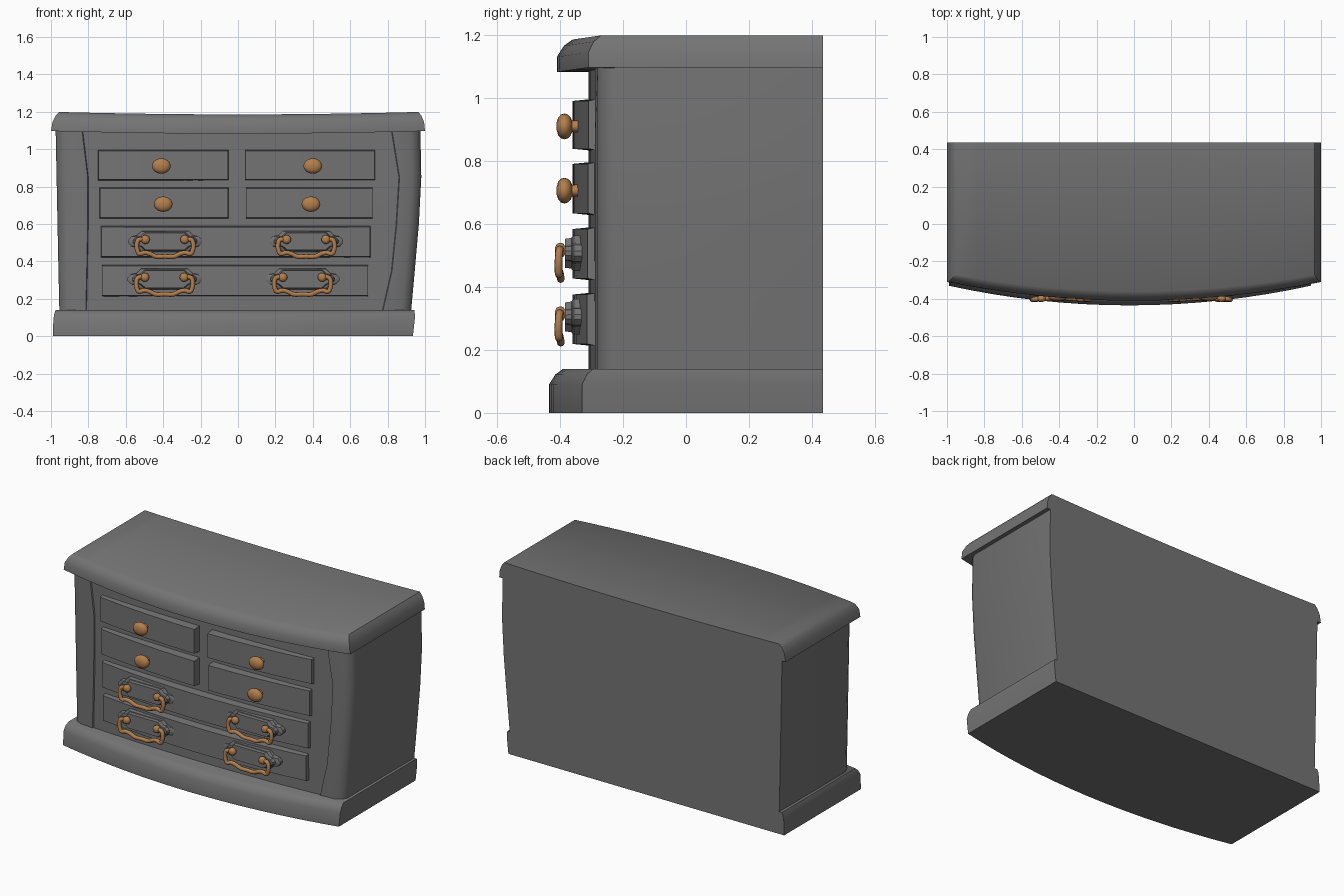
import bpy, bmesh, math
from mathutils import Vector

if "Cube" in bpy.data.objects:
    bpy.data.objects.remove(bpy.data.objects["Cube"])

BACK = 0.435


def material(name, rgb):
    m = bpy.data.materials.new(name)
    m.diffuse_color = (*rgb, 1)
    m.use_nodes = True
    m.node_tree.nodes["Principled BSDF"].inputs["Base Color"].default_value = m.diffuse_color
    return m


brass = material("warm_brass", (0.45, 0.21, 0.075))
dark = material("dark_paint", (0.175, 0.175, 0.175))


def finish(name, bm, angle=35, mat=dark):
    bmesh.ops.recalc_face_normals(bm, faces=bm.faces)
    me = bpy.data.meshes.new(name)
    bm.to_mesh(me)
    bm.free()
    ob = bpy.data.objects.new(name, me)
    bpy.context.collection.objects.link(ob)
    me.materials.append(mat)
    bpy.ops.object.select_all(action='DESELECT')
    ob.select_set(True)
    bpy.context.view_layer.objects.active = ob
    bpy.ops.object.shade_smooth_by_angle(angle=math.radians(angle))
    return ob


def bridge(bm, rings):
    """Quads between successive closed rings."""
    n = len(rings[0])
    for a, b in zip(rings, rings[1:]):
        for i in range(n):
            j = (i + 1) % n
            bm.faces.new((a[i], a[j], b[j], b[i]))


def loft(name, levels, dip=0.0, angle=50):
    """levels: list of (z, front points); every ring closes along the flat back."""
    bm = bmesh.new()
    rings = []
    for z, front in levels:
        pts = front + [(x, BACK) for x, y in reversed(front)]
        rings.append([bm.verts.new((x, y, z - dip * (1 - x * x))) for x, y in pts])
    bridge(bm, rings)
    n = len(rings[0])
    for r in (rings[0], rings[-1]):
        for i in range(n // 2 - 1):
            bm.faces.new((r[i], r[i + 1], r[n - 2 - i], r[n - 1 - i]))
    return finish(name, bm, angle)


def bowed(xl, xr, y, bow, n=16):
    mid, half = (xl + xr) / 2, (xr - xl) / 2
    ts = [-1 + 2 * i / n for i in range(n + 1)]
    return [(mid + half * t, y + bow * t * t) for t in ts]


# Plinth and overhanging top, both bow-fronted with a softened upper edge
loft("plinth", [(0, bowed(-.99, .935, -.435, .105)),
                (.09, bowed(-.987, .945, -.435, .105)),
                (.122, bowed(-.982, .945, -.415, .10)),
                (.14, bowed(-.975, .943, -.39, .095))])
loft("top_slab", [(1.097, bowed(-1, 1, -.41, .10)),
                  (1.145, bowed(-.992, .995, -.41, .10)),
                  (1.18, bowed(-.975, .98, -.388, .095)),
                  (1.2, bowed(-.955, .965, -.36, .09))], dip=.014)


# Carcass with rounded corner columns and a bowed front panel
def carcass_front(xl, cl, cr, xr):
    left = [(xl, -.225), (xl + .015, -.26), (xl + .05, -.281), (cl - .004, -.289)]
    right = [(cr + .004, -.289), (xr - .05, -.281), (xr - .015, -.26), (xr, -.225)]
    return left + bowed(cl, cr, -.31, .028, 12) + right


loft("carcass", [(.13, carcass_front(-.955, -.81, .77, .925)),
                 (.35, carcass_front(-.96, -.805, .82, .945)),
                 (.6, carcass_front(-.965, -.80, .845, .967)),
                 (.85, carcass_front(-.97, -.80, .86, .98)),
                 (1.1, carcass_front(-.975, -.83, .82, .975))])


# Drawers: curved fronts with slightly tapered edges
def drawer(name, xl, xr, z0, z1, n=12, ch=.009):
    bm = bmesh.new()
    rows = []
    for i in range(n + 1):
        t = i / n
        xb = xl + (xr - xl) * t
        xf = xl + .004 + (xr - xl - .008) * t
        yf = -.36 + .095 * xf * xf
        rows.append([bm.verts.new(c) for c in ((xb, -.27, z0), (xf, yf, z0 + ch),
                                               (xf, yf, z1 - ch), (xb, -.27, z1))])
    bridge(bm, rows)
    bm.faces.new(rows[0])
    bm.faces.new(rows[-1])
    finish(name, bm)


drawer("upper_drawer_left", -.75, -.05, .83, 1.0)
drawer("upper_drawer_right", .035, .735, .83, 1.0)
drawer("middle_drawer_left", -.742, -.05, .625, .80)
drawer("middle_drawer_right", .04, .722, .625, .80)
drawer("lower_drawer", -.735, .71, .418, .593)
drawer("bottom_drawer", -.73, .698, .21, .385)


# Turned pieces along y: profile of (radius, y)
def turned(name, x, z, profile, sx=1.0, n=20):
    bm = bmesh.new()
    rings = []
    for r, y in profile:
        rings.append([bm.verts.new((x + sx * r * math.cos(2 * math.pi * i / n), y,
                                    z + r * math.sin(2 * math.pi * i / n))) for i in range(n)])
    bridge(bm, rings)
    bm.faces.new(rings[0])
    bm.faces.new(rings[-1])
    finish(name, bm, 60, brass)


KNOB = [(.021, -.33), (.018, -.362), (.029, -.366), (.038, -.376), (.041, -.386),
        (.038, -.397), (.028, -.406), (.012, -.411)]
for k, (x, z) in enumerate([(-.41, .91), (.40, .91), (-.40, .706), (.39, .706)]):
    turned(f"knob_{k + 1}", x, z, KNOB, 1.22)

# Handle back plates: stepped elongated plaques with blunt pointed ends
HALF = [(.197, .008), (.18, .026), (.15, .032), (.125, .056)]
PLATE = (HALF + [(-x, z) for x, z in reversed(HALF)]
         + [(-x, -z) for x, z in HALF] + [(x, -z) for x, z in reversed(HALF)])


def plate(name, cx, cz):
    bm = bmesh.new()
    rings = []
    for s, y in ((1, -.315), (1, -.356), (.95, -.362), (.87, -.364), (.82, -.384)):
        rings.append([bm.verts.new((cx + x * s, y, cz + z * s)) for x, z in PLATE])
    bridge(bm, rings)
    bm.faces.new(rings[0])
    bm.faces.new(rings[-1])
    finish(name, bm, 30)


# Wavy hanging bail, swept round tube
BAIL_HALF = [(.105, -.398, .008), (.14, -.402, .009), (.15, -.404, -.01), (.147, -.405, -.05),
             (.137, -.404, -.066), (.11, -.402, -.06), (.08, -.4, -.066), (.05, -.398, -.08),
             (0, -.398, -.08)]


def bail(name, cx, cz):
    pts = BAIL_HALF + [(-x, y, z) for x, y, z in reversed(BAIL_HALF[:-1])]
    cu = bpy.data.curves.new(name, 'CURVE')
    cu.dimensions = '3D'
    cu.bevel_depth = .0125
    cu.bevel_resolution = 2
    cu.resolution_u = 4
    cu.use_fill_caps = True
    sp = cu.splines.new('BEZIER')
    sp.bezier_points.add(len(pts) - 1)
    for bp, (x, y, z) in zip(sp.bezier_points, pts):
        bp.co = Vector((cx + x, y, cz + z))
        bp.handle_left_type = bp.handle_right_type = 'AUTO'
    cu.materials.append(brass)
    ob = bpy.data.objects.new(name, cu)
    bpy.context.collection.objects.link(ob)


POST = [(.014, -.37), (.014, -.385), (.022, -.39), (.024, -.4), (.02, -.411), (.008, -.416)]
for k, (x, z) in enumerate([(-.39, .507), (.365, .507), (-.393, .305), (.345, .305)]):
    plate(f"handle_plate_{k + 1}", x, z)
    bail(f"handle_bail_{k + 1}", x, z)
    for side, s in (("left", -1), ("right", 1)):
        turned(f"handle_post_{k + 1}_{side}", x + s * .105, z + .01, POST, n=14)
